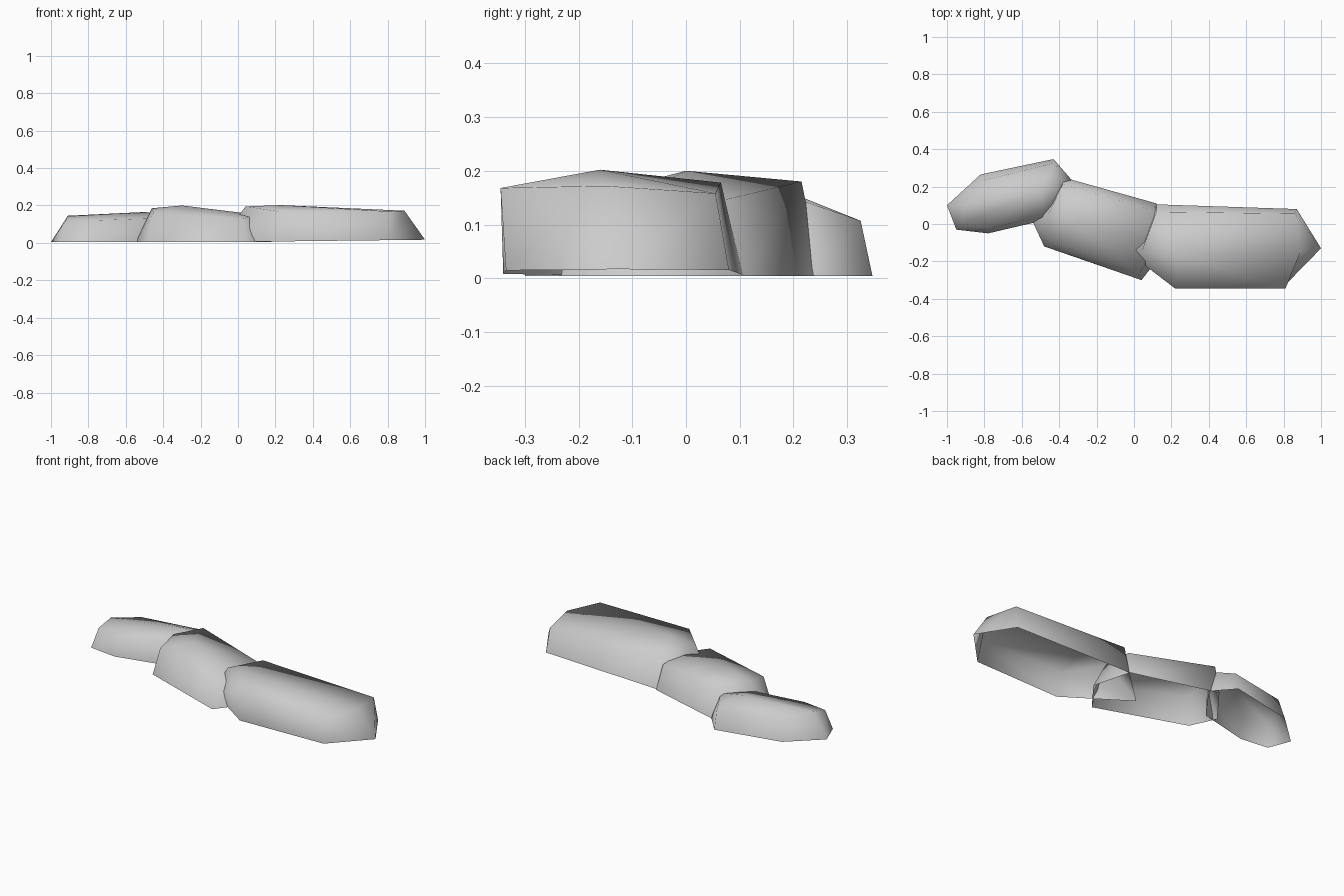
import bpy
import bmesh

default_cube = bpy.data.objects.get("Cube")
if default_cube:
    bpy.data.objects.remove(default_cube, do_unlink=True)

# One plain grey stone colour
stone = bpy.data.materials.new("stone_grey")
stone.use_nodes = True
stone_colour = (0.6, 0.6, 0.6, 1.0)
stone.diffuse_color = stone_colour
stone.node_tree.nodes["Principled BSDF"].inputs["Base Color"].default_value = stone_colour


def make_rock(name, base, rim, peak, lift=0.0):
    """Open-bottomed rock: base outline, sloped walls, crown fanned to a peak."""
    bm = bmesh.new()
    left = min(x for x, y in base)
    length = max(x for x, y in base) - left
    # The underside may tilt up slightly towards +x
    lower = [bm.verts.new((x, y, 0.004 + lift * (x - left) / length)) for x, y in base]
    upper = [bm.verts.new(point) for point in rim]
    crown = bm.verts.new(peak)
    count = len(base)
    for i in range(count):
        j = (i + 1) % count
        bm.faces.new((lower[i], lower[j], upper[j], upper[i]))
        bm.faces.new((upper[i], upper[j], crown))
    for face in bm.faces:
        face.smooth = True
    bm.normal_update()

    mesh = bpy.data.meshes.new(name)
    bm.to_mesh(mesh)
    bm.free()
    mesh.materials.append(stone)
    rock = bpy.data.objects.new(name, mesh)
    bpy.context.collection.objects.link(rock)
    return rock


# Outlines run counter-clockwise from above, starting at the left-hand tip

# Large rock on the +x side
make_rock(
    "large_rock",
    base=[(-.1, -.1), (.25, -.34), (.8, -.335), (1, -.13), (.87, .08), (.12, .105)],
    rim=[(.04, -.15, .195), (.22, -.345, .168), (.81, -.345, .168),
         (.89, -.15, .172), (.86, .055, .158), (.12, .065, .178)],
    peak=(.23, -.16, .202),
    lift=0.013,
)

# Middle rock, overlapped at both ends
make_rock(
    "middle_rock",
    base=[(-.55, .03), (-.48, -.12), (.04, -.3), (.18, -.12), (.12, .11), (-.38, .25)],
    rim=[(-.46, .05, .185), (-.45, -.09, .16), (.03, -.27, .13),
         (.11, -.1, .15), (.1, .075, .147), (-.38, .215, .18)],
    peak=(-.3, 0, .2),
)

# Small rock on the -x side
make_rock(
    "small_rock",
    base=[(-1, .1), (-.95, -.03), (-.78, -.05), (-.48, .02),
          (-.32, .22), (-.43, .347), (-.82, .265)],
    rim=[(-.91, .1, .145), (-.92, 0, .12), (-.77, -.02, .12), (-.48, .04, .13),
         (-.37, .2, .15), (-.43, .325, .107), (-.8, .235, .125)],
    peak=(-.5, .18, .165),
)
